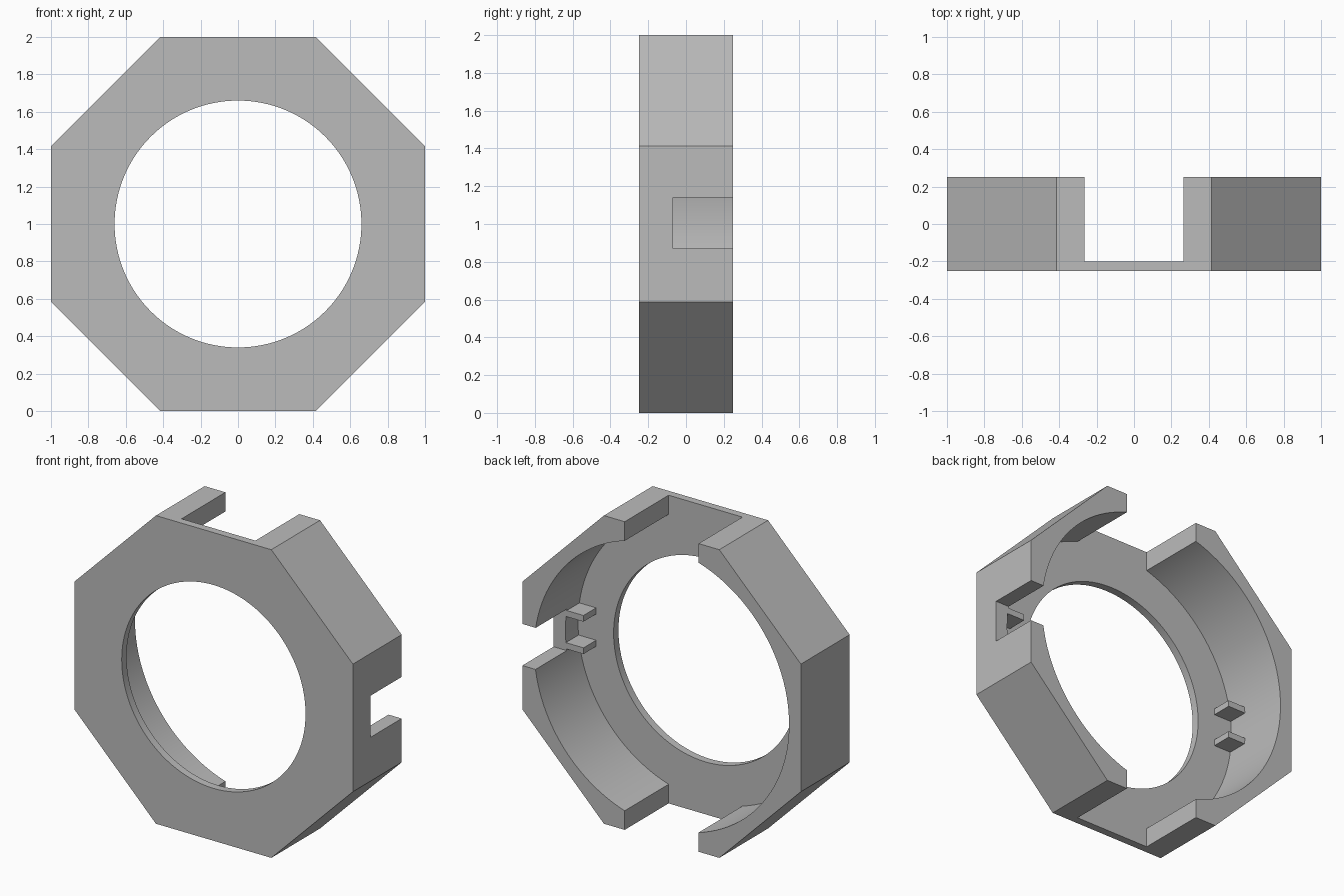
import bpy
import math
from mathutils import Matrix

cube = bpy.data.objects.get("Cube")
if cube:
    bpy.data.objects.remove(cube, do_unlink=True)

grey = bpy.data.materials.new("plain_grey")
grey.use_nodes = True
grey.diffuse_color = (0.5, 0.5, 0.5, 1)
grey.node_tree.nodes["Principled BSDF"].inputs["Base Color"].default_value = (0.5, 0.5, 0.5, 1)

FRONT, FLOOR, BACK = -0.25, -0.2, 0.25   # front face, inside of the plate, open rim
POST_Y = -0.07                           # depth of side notch and clip ends
BORE = 0.915


def disc(name, radius, sides, y0, y1, turn=0.0):
    """Cylinder or prism lying along y, centred at z = 1."""
    bpy.ops.mesh.primitive_cylinder_add(vertices=sides, radius=radius, depth=y1 - y0)
    ob = bpy.context.object
    ob.name = name
    ob.data.transform(Matrix.Translation((0, (y0 + y1) / 2, 1))
                      @ Matrix.Rotation(math.pi / 2, 4, 'X')
                      @ Matrix.Rotation(turn, 4, 'Z'))
    return ob


def box(name, x, y, z):
    """Box given by its (low, high) range on each axis."""
    bpy.ops.mesh.primitive_cube_add(size=1)
    ob = bpy.context.object
    ob.name = name
    size = [r[1] - r[0] for r in (x, y, z)]
    mid = [sum(r) / 2 for r in (x, y, z)]
    ob.data.transform(Matrix.Translation(mid) @ Matrix.Diagonal((*size, 1)))
    return ob


def cut(target, cutter):
    cutter.hide_render = True
    mod = target.modifiers.new("cut", 'BOOLEAN')
    mod.operation = 'DIFFERENCE'
    mod.solver = 'EXACT'
    mod.object = cutter
    bpy.ops.object.select_all(action='DESELECT')
    bpy.context.view_layer.objects.active = target
    target.select_set(True)
    bpy.ops.object.modifier_apply(modifier=mod.name)
    bpy.data.objects.remove(cutter, do_unlink=True)


# Octagonal housing: thin front plate with a deep rim behind it
housing = disc("octagonal_housing", 1 / math.cos(math.pi / 8), 8, FRONT, BACK, math.pi / 8)
cut(housing, disc("rim_bore", BORE, 128, FLOOR, BACK + 0.1))
cut(housing, disc("front_hole", 0.66, 128, FRONT - 0.1, BACK + 0.1))

# Wide gap through the top and bottom of the rim, small notch on the left side
cut(housing, box("rim_gap", (-0.265, 0.265), (FLOOR, BACK + 0.1), (-0.1, 2.1)))
cut(housing, box("side_notch", (0.8, 1.1), (POST_Y, BACK + 0.1), (0.87, 1.14)))

housing.data.materials.clear()
housing.data.materials.append(grey)
bpy.ops.object.shade_smooth_by_angle(angle=math.radians(20))

# Pair of small clips on the inner wall at each side
for side, sign in (("left", 1), ("right", -1)):
    for level, low in (("upper", 1.09), ("lower", 0.88)):
        xs = sorted((sign * 0.785, sign * (BORE + 0.005)))
        clip = box(f"{side}_{level}_clip", xs, (FLOOR - 0.01, POST_Y), (low, low + 0.04))
        clip.data.materials.append(grey)
